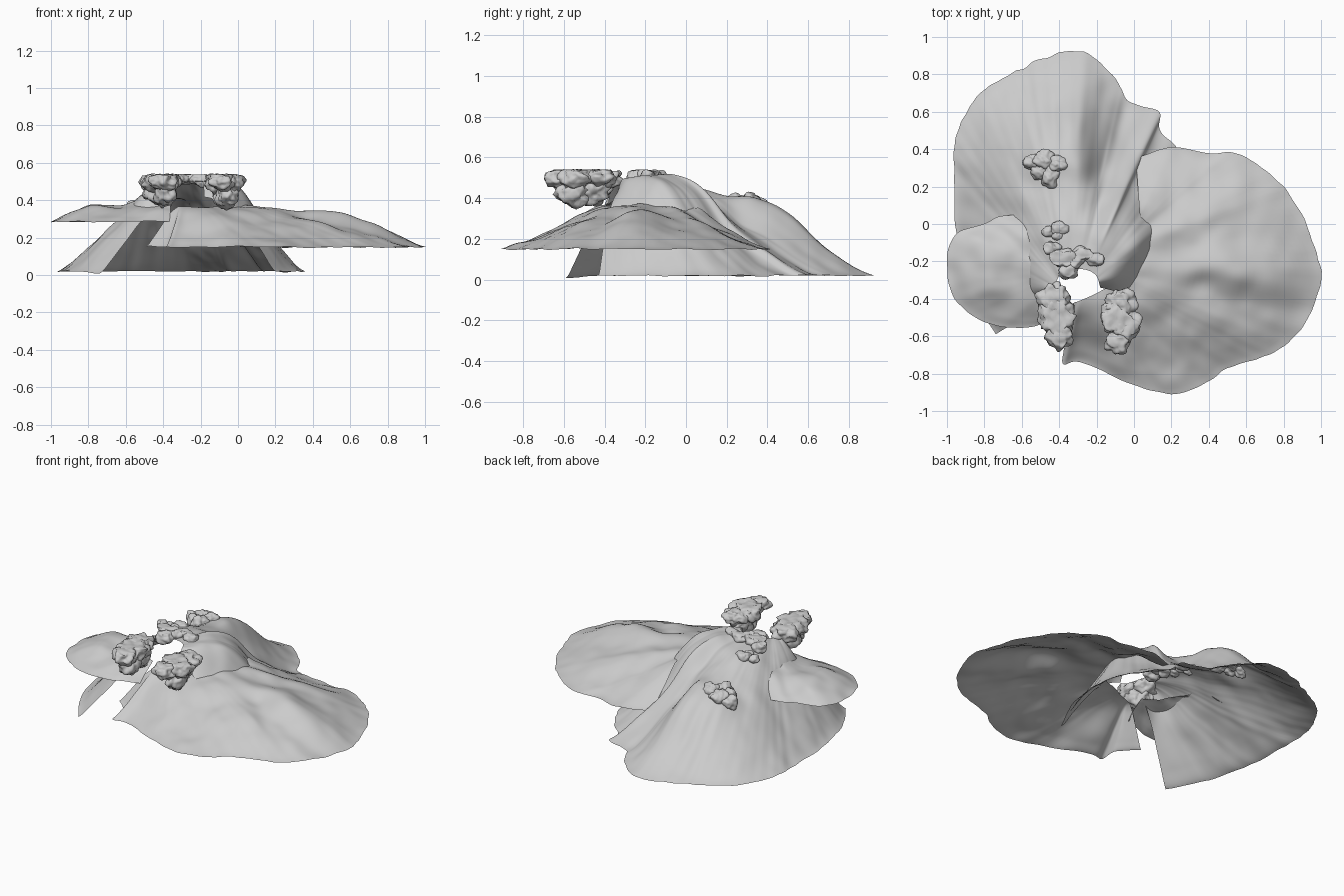
import bpy, bmesh, math
from mathutils import Vector, noise


def finish(bm, name):
    me = bpy.data.meshes.new(name)
    bm.to_mesh(me)
    bm.free()
    for p in me.polygons:
        p.use_smooth = True
    ob = bpy.data.objects.new(name, me)
    bpy.context.collection.objects.link(ob)
    return ob


def spline(pts, s):
    """Catmull-Rom through tuples of any length, s in 0..1."""
    x = s * (len(pts) - 1)
    i = min(int(x), len(pts) - 2)
    f = x - i
    a, b, c, d = (pts[max(0, min(len(pts) - 1, j))] for j in (i - 1, i, i + 1, i + 2))
    return [0.5 * (2 * q + (r - p) * f + (2 * p - 5 * q + 4 * r - t) * f * f
                   + (3 * q - p - 3 * r + t) * f ** 3) for p, q, r, t in zip(a, b, c, d)]


def sheet(name, inner, outer, bumps=(), rows=36, cols=150):
    """Open terrain sheet lofted from an inner path to a ragged outer rim.
    Outer points carry x, y and six heights from inner path to rim."""
    bm = bmesh.new()
    grid = []
    for i in range(cols + 1):
        u = i / cols
        ix, iy = spline(inner, u)
        ox, oy, *heights = spline(outer, u)
        wob = 0.012 * noise.noise(Vector((ox * 14, oy * 14, heights[-1])))
        line = []
        for j in range(rows + 1):
            t = j / rows
            x = ix + (ox - ix) * t * (1 + wob)
            y = iy + (oy - iy) * t * (1 + wob)
            z = spline([(h,) for h in heights], t)[0]
            for bx, by, r, h in bumps:
                z += h * math.exp(-((x - bx) ** 2 + (y - by) ** 2) / (r * r))
            # creases in the middle of the slope, only a ripple on the rim
            z += 0.02 * math.sin(math.pi * t) * noise.noise(Vector((x * 5, y * 5, 3)))
            z += 0.008 * noise.noise(Vector((x * 10, y * 10, 7)))
            line.append(bm.verts.new((x, y, max(z, 0))))
        grid.append(line)
    for a, b in zip(grid, grid[1:]):
        for j in range(rows):
            bm.faces.new((a[j], a[j + 1], b[j + 1], b[j]))
    bm.normal_update()
    if sum(f.normal.z for f in bm.faces) < 0:
        bmesh.ops.reverse_faces(bm, faces=bm.faces)
    return finish(bm, name)


def clump(name, blobs, top, subdiv=4, rough=0.36):
    """Lumpy rock made of noisy blobs (x, y, z, rx, ry, rz) with a flattened top."""
    bm = bmesh.new()
    for x, y, z, rx, ry, rz in blobs:
        made = bmesh.ops.create_icosphere(bm, subdivisions=subdiv, radius=1)['verts']
        for v in made:
            n = v.co.normalized()
            p = Vector((n.x * rx, n.y * ry, n.z * rz)) * 20 + Vector((x, y, z)) * 9
            d = 0.95 + rough * noise.noise(p) + 0.5 * rough * noise.noise(p * 2.3)
            c = Vector((x + n.x * rx * d, y + n.y * ry * d, z + n.z * rz * d))
            lid = top + 0.012 * noise.noise(c * 25)
            if c.z > lid:
                c.z = lid + (c.z - lid) * 0.12
            v.co = c
    return finish(bm, name)


# Back hill: horseshoe-shaped slope around the central hole, open at the front
END_W = (.38, .33, .27, .18, .09, .01)
W = (.49, .42, .30, .20, .10, .02)
NW = (.50, .45, .345, .26, .14, .02)
NNW = (.50, .47, .38, .33, .165, .02)
N = (.50, .48, .395, .35, .15, .02)
NE = (.50, .49, .38, .25, .11, .02)
ENE = (.50, .51, .44, .24, .11, .02)
E = (.50, .51, .46, .28, .12, .02)
ESE = (.49, .47, .37, .25, .12, .02)
END_E = (.42, .39, .34, .24, .13, .02)
sheet("back_hill",
      [(-.40, -.38), (-.42, -.33), (-.40, -.28), (-.36, -.25), (-.30, -.24),
       (-.24, -.25), (-.20, -.28), (-.18, -.34)],
      [(-.74, -.59, *END_W), (-.88, -.35, *W), (-.95, -.05, *W), (-.96, .20, *W),
       (-.95, .47, *W), (-.82, .70, *NW), (-.60, .83, *NNW), (-.45, .90, *N),
       (-.28, .92, *N), (-.10, .78, *NE), (-.03, .66, *NE), (.13, .60, *ENE),
       (.14, .50, *ENE), (.25, .38, *ENE), (.35, .15, *E), (.33, -.15, *ESE),
       (.20, -.43, *END_E)],
      [(-.30, .32, .07, .025), (-.19, .27, .06, -.02), (-.12, -.05, .08, .01)], 44, 180)

# Right shelf: broad fan with a low ridge running outwards
NORTH = (.355, .31, .26, .215, .18, .15)
SOUTH = (.365, .335, .285, .235, .19, .15)
MID = (.365, .345, .305, .26, .21, .15)
RIDGE = (.37, .355, .335, .31, .24, .15)
sheet("right_shelf",
      [(.03, .06), (.04, .0), (.02, -.12), (.0, -.25), (-.05, -.31),
       (-.14, -.34), (-.22, -.38), (-.29, -.41), (-.32, -.42)],
      [(.01, .35, *NORTH), (.20, .41, *NORTH), (.40, .38, *NORTH), (.57, .37, *NORTH),
       (.78, .22, *MID), (.92, .0, *MID), (1.0, -.28, *RIDGE), (.93, -.50, *MID),
       (.80, -.65, *MID), (.66, -.72, *MID), (.50, -.77, *MID), (.38, -.85, *SOUTH),
       (.22, -.91, *SOUTH), (.0, -.86, *SOUTH), (-.28, -.74, *SOUTH),
       (-.38, -.75, *SOUTH), (-.38, -.63, *SOUTH), (-.49, -.52, *SOUTH)],
      [(.46, -.20, .12, .02), (.36, -.31, .06, -.02), (.22, -.12, .08, -.01)])

# Left shelf: smaller, higher fan
FLAT = (.40, .375, .365, .365, .335, .285)
SLOPE = (.39, .375, .355, .335, .31, .285)
sheet("left_shelf",
      [(-.56, -.08), (-.54, -.18), (-.51, -.25), (-.46, -.30), (-.40, -.34), (-.36, -.36)],
      [(-.60, .05, *SLOPE), (-.72, .04, *SLOPE), (-.80, .0, *SLOPE), (-.95, -.05, *FLAT),
       (-1.0, -.20, *FLAT), (-.97, -.38, *FLAT), (-.85, -.50, *SLOPE), (-.70, -.55, *SLOPE),
       (-.55, -.55, *SLOPE), (-.46, -.52, *SLOPE), (-.36, -.48, *SLOPE)],
      [(-.76, -.24, .09, .012)], 28, 110)

# Two large flat-topped rocks at the front
clump("front_rock_left",
      [(-.43, -.40, .50, .085, .085, .055), (-.41, -.50, .50, .10, .11, .06),
       (-.40, -.60, .50, .08, .07, .05), (-.45, -.44, .45, .055, .07, .07),
       (-.41, -.46, .445, .075, .09, .075), (-.39, -.56, .44, .06, .08, .075)], .535)
clump("front_rock_right",
      [(-.07, -.42, .50, .08, .08, .055), (-.10, -.50, .50, .08, .10, .06),
       (-.04, -.54, .50, .075, .09, .055), (-.09, -.63, .50, .07, .07, .05),
       (-.08, -.46, .44, .06, .08, .08), (-.06, -.55, .43, .06, .09, .08)], .535)

# Rocks scattered on the summit and behind it
clump("summit_rocks",
      [(-.44, -.13, .50, .05, .04, .04), (-.38, -.18, .51, .07, .05, .045),
       (-.28, -.16, .515, .06, .04, .035), (-.20, -.19, .505, .055, .04, .035),
       (-.32, -.20, .51, .05, .04, .035), (-.35, -.25, .50, .055, .05, .045)], .535)
clump("upper_rocks",
      [(-.46, -.04, .465, .04, .03, .03), (-.40, -.02, .475, .05, .04, .035),
       (-.41, -.06, .475, .03, .03, .03)], .50)
clump("slope_rocks",
      [(-.55, .33, .35, .05, .045, .05), (-.48, .34, .37, .065, .055, .05),
       (-.41, .32, .39, .05, .045, .045), (-.45, .25, .38, .05, .06, .045),
       (-.51, .28, .365, .05, .045, .045)], .43)
